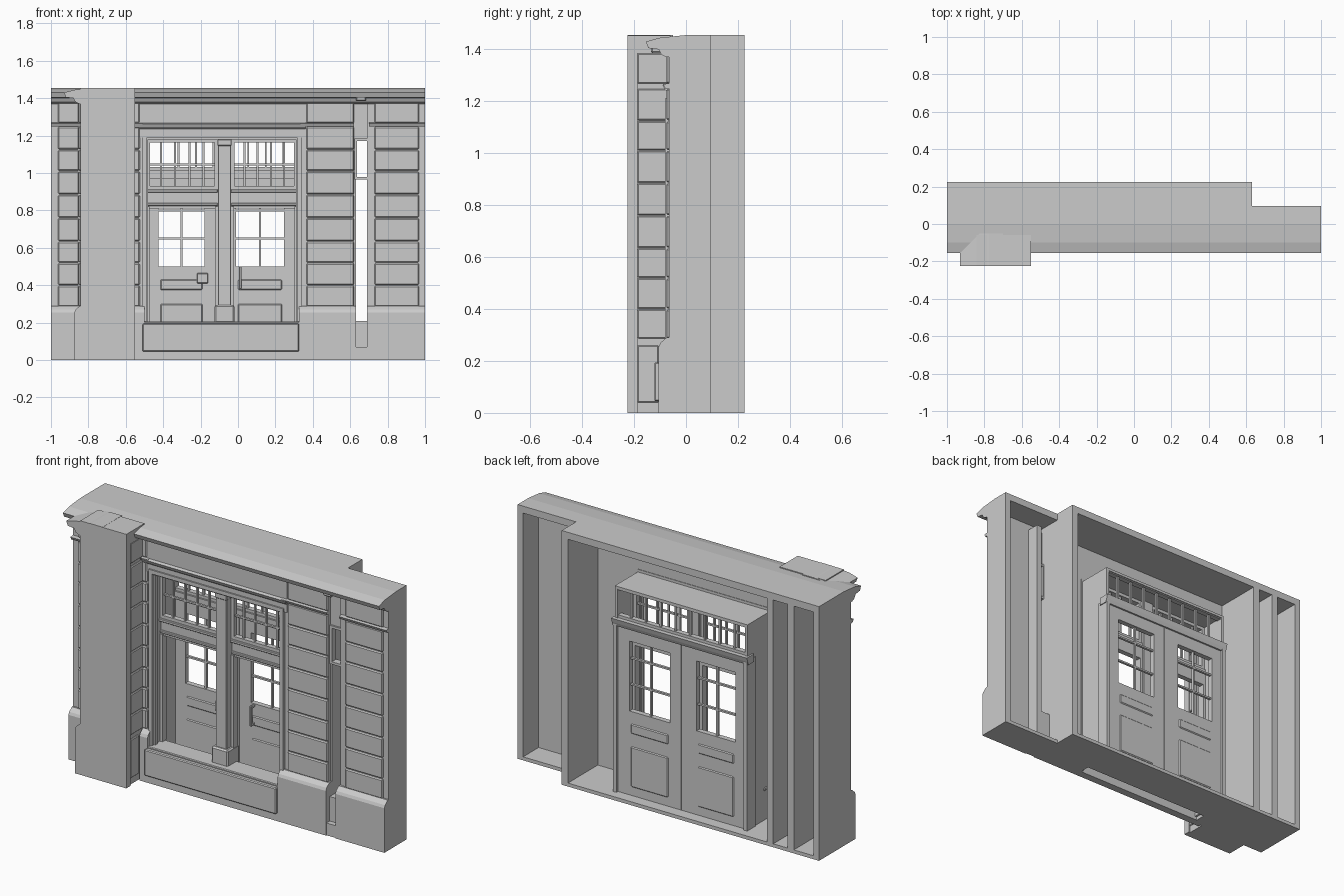
import bpy, bmesh

if "Cube" in bpy.data.objects:
    bpy.data.objects.remove(bpy.data.objects["Cube"])


def box(name, x, y, z, bevel=0):
    """Box from (min, max) ranges, optionally with chamfered edges."""
    bm = bmesh.new()
    bmesh.ops.create_cube(bm, size=1)
    for v in bm.verts:
        v.co = [r[0] + (r[1] - r[0]) * (c + 0.5) for r, c in zip((x, y, z), v.co)]
    if bevel:
        bmesh.ops.bevel(bm, geom=bm.edges[:], offset=bevel, segments=1, affect='EDGES')
    return finish(name, bm)


def finish(name, bm):
    bmesh.ops.recalc_face_normals(bm, faces=bm.faces)
    me = bpy.data.meshes.new(name)
    bm.to_mesh(me)
    bm.free()
    ob = bpy.data.objects.new(name, me)
    bpy.context.collection.objects.link(ob)
    return ob


def run(name, profile, a, b, axis='x'):
    """Extrude an (offset, z) profile along x, or along y for the pier side."""
    bm = bmesh.new()
    rings = []
    for t in (a, b):
        rings.append([bm.verts.new((t, p, z) if axis == 'x' else (p, t, z)) for p, z in profile])
    bm.faces.new(rings[0])
    bm.faces.new(rings[1])
    n = len(profile)
    for i in range(n):
        j = (i + 1) % n
        bm.faces.new((rings[0][i], rings[0][j], rings[1][j], rings[1][i]))
    return finish(name, bm)


def frame(name, x, y, z, w):
    """Rectangular frame of four bars."""
    box(name + "_left", (x[0], x[0] + w), y, z)
    box(name + "_right", (x[1] - w, x[1]), y, z)
    box(name + "_top", (x[0] + w, x[1] - w), y, (z[1] - w, z[1]))
    box(name + "_bottom", (x[0] + w, x[1] - w), y, (z[0], z[0] + w))


ROWS = [.285, .40, .52, .635, .76, .885, 1.01, 1.125, 1.25]


def quoins(name, x, y, bevel=.006):
    """Stack of rusticated blocks with a taller capital block."""
    for a, b in zip(ROWS, ROWS[1:]):
        box(name + "_block", x, y, (a + .002, b - .002), bevel)
    box(name + "_capital", x, y, (1.268, 1.385), bevel)


# Outer shell: floor with entrance slot, ends, partitions; the back stays open
box("floor_slab", (-1, .63), (0, .225), (0, .02))
box("floor_front_left", (-1, -.50), (-.09, 0), (0, .02))
box("floor_front_right", (.33, .63), (-.09, 0), (0, .02))
box("floor_front_edge", (-.50, .33), (-.09, -.06), (0, .02))
box("floor_slab_right", (.63, 1), (-.09, .095), (0, .02))
box("end_wall_left", (-1, -.965), (-.06, .225), (0, 1.44))
box("end_wall_right", (.965, 1), (-.06, .095), (0, 1.44))
box("step_wall", (.59, .63), (-.05, .225), (0, 1.44))
for px in (-.82, -.69):
    box("partition", (px - .02, px + .02), (-.05, .225), (.02, 1.44))

# Cornice with sloping roof cap
front = [(-.075, 1.37), (-.095, 1.38), (-.105, 1.40), (-.145, 1.405), (-.155, 1.43),
         (-.10, 1.445), (0, 1.455)]
for name, x0, x1, back in (("cornice_main", -1, .63, .225), ("cornice_right", .63, 1, .095)):
    run(name, front + [(back, 1.455), (back, 1.415), (-.045, 1.415), (-.045, 1.37)], x0, x1)
run("pier_cornice", [(p - .775, z) for p, z in front] + [(-.70, 1.455), (-.70, 1.37)],
    -.225, -.05, 'y')

# Front wall: pilaster backing, frieze and string courses
for x in ((-1, -.51), (.335, .62), (.70, 1)):
    box("wall_backing", x, (-.065, -.045), (0, 1.39))
    run("string_course", [(-.06, 1.248), (-.08, 1.25), (-.088, 1.266), (-.06, 1.27)], *x)
box("frieze", (-.55, .36), (-.072, -.045), (1.19, 1.39))
run("architrave", [(-.07, 1.235), (-.082, 1.245), (-.09, 1.262), (-.07, 1.268)], -.55, .36)
box("frieze_niche_head", (.62, .70), (-.05, -.035), (1.18, 1.39))

# Rusticated blocks on the wall faces
quoins("left_wall", (-.962, -.85), (-.076, -.05))
quoins("left_pilaster", (-.79, -.525), (-.076, -.05))
quoins("middle_pilaster", (.365, .62), (-.076, -.05))
quoins("right_pilaster", (.73, .968), (-.076, -.05))

# Plinths with sloped caps
plinth = [(-.105, 0), (-.105, .255), (-.098, .27), (-.075, .29), (-.045, .29), (-.045, 0)]
for x0, x1 in ((-1, -.85), (-.55, -.50), (.325, .63), (.69, 1)):
    run("plinth", plinth, x0, x1)

# Projecting pier: plain cut face, blocks on its two sides
box("pier_body", (-.842, -.56), (-.225, -.06), (0, 1.454))
box("pier_edge", (-.57, -.55), (-.225, -.187), (0, 1.454))
box("pier_rear_strip", (-.57, -.55), (-.072, -.05), (0, 1.40))
box("pier_foot", (-.57, -.551), (-.187, -.105), (.04, .26), .004)
box("pier_head", (-.57, -.55), (-.225, -.06), (1.385, 1.454))
quoins("pier_left", (-.852, -.83), (-.187, -.07))
quoins("pier_right", (-.575, -.551), (-.187, -.07), .004)
run("pier_plinth", [(p - .77, z) for p, z in plinth], -.225, -.06, 'y')

# Narrow side niche with its small framed window
box("niche_floor", (.63, .69), (-.07, .03), (.065, .21))
box("niche_apron", (.63, .69), (-.10, -.05), (0, .07))
box("niche_side", (.69, .72), (-.06, .03), (.065, 1.38))
frame("niche_window", (.622, .705), (-.06, -.02), (.965, 1.185), .014)
box("niche_pipe_head", (.63, .685), (-.135, -.06), (1.385, 1.43), .006)

# Entrance: projecting threshold wall and sill
box("threshold_wall", (-.51, .325), (-.122, -.06), (.045, .195), .005)
box("threshold_base", (-.51, .33), (-.105, -.06), (0, .05))
box("threshold_sill", (-.51, .335), (-.10, .02), (.188, .205), .004)

# Vestibule box behind the opening
box("vestibule_left", (-.505, -.488), (-.07, .165), (.02, 1.19))
box("vestibule_right", (.318, .335), (-.07, .165), (.02, 1.19))
box("vestibule_roof", (-.505, .335), (-.07, .165), (1.18, 1.195))
for i, w in enumerate((.012, .02)):
    y = (-.08 + i * .018, -.06 + i * .018)
    box("opening_jamb_left", (-.512, -.50 + w), y, (.2, 1.2))
    box("opening_jamb_right", (.33 - w, .342), y, (.2, 1.2))
    box("opening_head", (-.512, .342), y, (1.20 - w, 1.21))

# Central post
box("centre_post", (-.108, -.037), (-.05, .035), (.2, 1.185), .004)
box("post_base", (-.125, -.02), (-.065, .04), (.185, .295), .008)
box("post_cap", (-.11, -.034), (-.055, .035), (1.145, 1.18), .004)

# Front transom bar and fanlights either side of the post
for x0, x1 in ((-.488, -.108), (-.037, .318)):
    box("transom_bar", (x0, x1), (0, .03), (.81, .91))
    box("transom_moulding_low", (x0, x1), (-.01, .03), (.825, .84), .003)
    box("transom_moulding_high", (x0, x1), (-.02, .03), (.895, .912), .003)
    frame("fanlight", (x0, x1), (-.01, .02), (.912, 1.18), .018)
    for i in range(1, 5):
        c = x0 + (x1 - x0) * i / 5
        box("fanlight_upright", (c - .005, c + .005), (0, .012), (.93, 1.165))
    box("fanlight_rail", (x0, x1), (0, .012), (1.04, 1.05))
    box("side_casing", (x0, x0 + .016), (-.01, .03), (.205, .82))
    box("side_casing", (x1 - .016, x1), (-.01, .03), (.205, .82))

# Rear doors with glazing and raised panels
Y = (.13, .16)
for x0, x1, w0, w1 in ((-.488, -.084, -.425, -.18), (-.080, .318, -.01, .245)):
    box("door_stile", (x0, w0), Y, (.02, .97))
    box("door_stile", (w1, x1), Y, (.02, .97))
    box("door_top_rail", (w0, w1), Y, (.90, .97))
    box("door_lower", (w0, w1), Y, (.02, .50))
    mid = (w0 + w1) / 2
    box("door_muntin_upright", (mid - .005, mid + .005), (.138, .152), (.5, .90))
    for z in (.65, .80):
        box("door_muntin_rail", (w0, w1), (.138, .152), (z - .005, z + .005))
    for z in ((.07, .30), (.375, .43)):
        box("door_panel", (w0 + .01, w1 - .01), (.125, .165), z, .005)
box("lock_plate", (-.22, -.16), (.10, .135), (.41, .465), .004)
box("door_pull", (.005, .018), (.095, .11), (.38, .50), .003)
for z in (.385, .485):
    box("door_pull_mount", (.006, .017), (.1, .135), (z, z + .01))

# Rear door surround, stepped cornice and transom lights
box("rear_jamb_left", (-.51, -.488), (.10, .175), (.02, .99))
box("rear_jamb_right", (.318, .34), (.10, .175), (.02, .99))
run("rear_door_cornice", [(.12, .97), (.17, .97), (.178, .99), (.185, 1.015), (.12, 1.015)],
    -.515, .345)
frame("rear_transom", (-.505, .335), (.13, .16), (1.015, 1.19), .016)
for i in range(1, 9):
    c = -.505 + .84 * i / 9
    box("rear_transom_bar", (c - .005, c + .005), (.138, .152), (1.03, 1.175))
